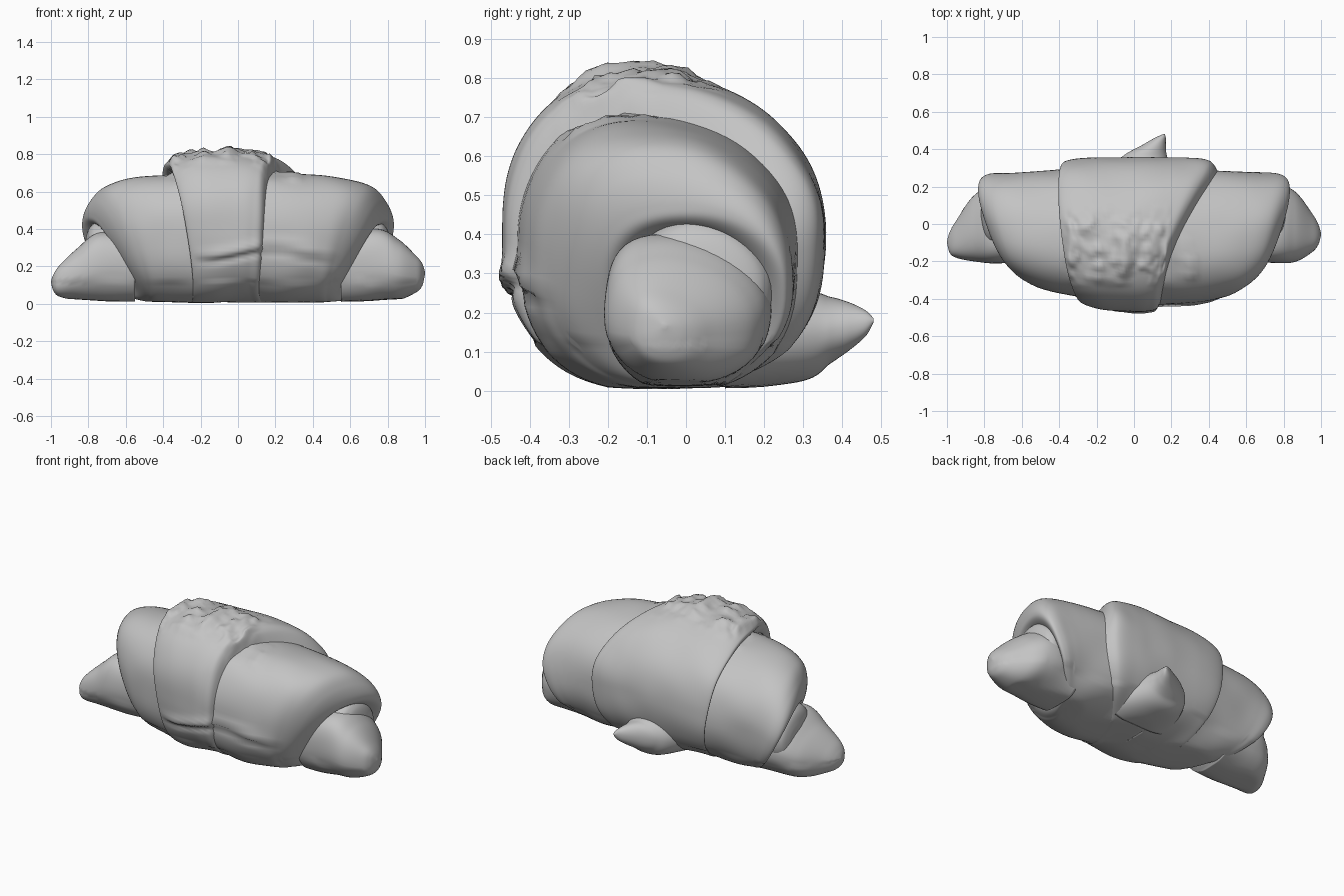
import bpy, bmesh, math
from mathutils import Vector, noise

cube = bpy.data.objects.get("Cube")
if cube:
    bpy.data.objects.remove(cube)

dough = bpy.data.materials.new("baked_dough_grey")
dough.use_nodes = True
dough.diffuse_color = (0.55, 0.55, 0.55, 1)
dough.node_tree.nodes["Principled BSDF"].inputs["Base Color"].default_value = (0.55, 0.55, 0.55, 1)


def spline(rows, t):
    """Smooth blend through a list of station tuples."""
    i = min(int(t), len(rows) - 2)
    f = t - i
    a, b, c, d = (rows[max(0, min(len(rows) - 1, i + k))] for k in (-1, 0, 1, 2))
    return [q + 0.5 * f * (r - p + f * (2 * p - 5 * q + 4 * r - s + f * (3 * (q - r) + s - p)))
            for p, q, r, s in zip(a, b, c, d)]


def bump(v, lo, hi, soft=0.05):
    """1 inside a range, fading to 0 outside it."""
    edge = min(v - lo, hi - v) / soft
    return max(0, min(1, edge))


def surface_detail(p, normal):
    """Soft dough unevenness, front folds, underside creases and crusty topping."""
    d = 0.007 * noise.noise(p * 5)
    if p.y < -0.2:
        span = bump(p.x, -0.25, 0.55, 0.15)
        fold = p.z - 0.25 - 0.025 * math.sin(p.x * 9)
        d += span * (0.016 * math.exp(-((fold - 0.035) / 0.03) ** 2)
                     - 0.016 * math.exp(-(fold / 0.018) ** 2))
    if p.z < 0.12:
        d += 0.006 * math.sin(p.x * 14 + p.y * 9)
    crust = bump(p.x, -0.38, 0.2, 0.03) * bump(p.y, -0.34, 0.1, 0.1) * (p.z > 0.6)
    crumbs = bump(p.x, 0.18, 0.35) * bump(p.y, -0.32, -0.08) * (p.z > 0.5)
    grain = noise.noise(p * 10) + 0.5 * noise.noise(p * 24)
    d += max(crust, crumbs) * 0.035 * max(0, grain + 0.3)
    return p + normal * d


def signed_power(v, e):
    return math.copysign(abs(v) ** e, v)


def loft(name, rows, segs=80, steps=10, along_y=False, power=2.2, forward=0.13, detail=True):
    """Rows: position, side low/high, z low/high, lean by height, lean by side, lean curve."""
    rows = [tuple(r) + (0,) * (8 - len(r)) for r in rows]
    bm = bmesh.new()
    rings = []
    count = (len(rows) - 1) * steps
    for s in range(count + 1):
        x, s0, s1, z0, z1, lean_z, lean_s, curve = spline(rows, s / steps)
        ring = []
        for k in range(segs):
            a = math.tau * k / segs
            # lower half is a little boxier than the upper half
            e = 2 / (power if math.sin(a) > 0 else power + 0.2)
            c = signed_power(math.cos(a), e)
            h = signed_power(math.sin(a), e)
            p = Vector((x + lean_z * h + lean_s * c + curve * c * c,
                        (s0 + s1) / 2 + c * (s1 - s0) / 2,
                        (z0 + z1) / 2 + h * (z1 - z0) / 2))
            if along_y:
                p.x, p.y = p.y, p.x
            if detail:
                # the roll leans forward at the top
                p.y -= forward * max(h, 0) ** 2 * (z1 - z0) / 2
                p = surface_detail(p, Vector((0, c, h)).normalized())
            # settle the underside onto the table
            floor = 0.008 + 0.02 * p.x * p.x + 0.008 * noise.noise(Vector((p.x * 4, p.y * 4, 0)))
            p.z = max(p.z, floor + 0.2 * (p.z - floor), 0)
            ring.append(bm.verts.new(p))
        rings.append(ring)
    for r, q in zip(rings, rings[1:]):
        for k in range(segs):
            j = (k + 1) % segs
            bm.faces.new((r[k], r[j], q[j], q[k]))
    bm.faces.new(rings[0])
    bm.faces.new(rings[-1])
    bmesh.ops.recalc_face_normals(bm, faces=bm.faces)
    mesh = bpy.data.meshes.new(name)
    bm.to_mesh(mesh)
    bm.free()
    mesh.materials.append(dough)
    obj = bpy.data.objects.new(name, mesh)
    bpy.context.collection.objects.link(obj)
    mesh.shade_smooth()


# Rolled side sleeves: outer skin, rounded lip, then a hollow turning inward
half = [
    (0.0, -0.43, 0.33, 0.0, 0.72),
    (0.3, -0.425, 0.30, 0.0, 0.695, 0.02),
    (0.5, -0.39, 0.28, 0.0, 0.675, 0.06, 0.04, 0.01),
    (0.60, -0.35, 0.275, 0.01, 0.63, 0.10, 0.07, 0.02),
    (0.65, -0.30, 0.27, 0.02, 0.56, 0.115, 0.08, 0.03),
    (0.675, -0.24, 0.25, 0.04, 0.48, 0.115, 0.08, 0.03),
    (0.67, -0.19, 0.21, 0.07, 0.43, 0.10, 0.06, 0.02),
    (0.61, -0.13, 0.15, 0.11, 0.38, 0.05, 0.04, 0.01),
]
for name, side in (("left_sleeve", 1), ("right_sleeve", -1)):
    shift = 0 if side > 0 else 0.04
    loft(name, [(side * x, y0 + shift * min(1, x * 3), y1, z0, z1, *(side * v for v in lean))
                for x, y0, y1, z0, z1, *lean in half])

# Wide middle wrap with a raised edge on both sides
loft("middle_wrap", [
    (-0.29, -0.37, 0.30, 0.02, 0.69, -0.06, -0.05),
    (-0.32, -0.42, 0.335, 0.0, 0.755, -0.06, -0.05),
    (-0.20, -0.46, 0.352, 0.0, 0.80, -0.05, -0.04),
    (0.0, -0.47, 0.357, 0.0, 0.81, -0.01, 0.02, 0.02),
    (0.12, -0.465, 0.355, 0.0, 0.795, 0.02, 0.10, 0.05),
    (0.18, -0.45, 0.34, 0.0, 0.76, 0.02, 0.14, 0.08),
    (0.22, -0.39, 0.28, 0.03, 0.66, 0.02, 0.15, 0.08),
], segs=140, steps=14)

# Pointed horns poking out of each sleeve
loft("left_horn", [
    (0.55, -0.20, 0.20, 0.0, 0.37),
    (0.75, -0.21, 0.215, 0.01, 0.40),
    (0.86, -0.20, 0.175, 0.015, 0.345),
    (0.95, -0.15, 0.06, 0.06, 0.26),
    (0.985, -0.11, 0.0, 0.10, 0.215),
    (1.0, -0.06, -0.05, 0.16, 0.17),
], segs=48, power=2, forward=0.35)
loft("right_horn", [
    (-0.55, -0.20, 0.20, 0.0, 0.37),
    (-0.74, -0.21, 0.21, 0.01, 0.385),
    (-0.86, -0.20, 0.15, 0.015, 0.295),
    (-0.95, -0.18, 0.02, 0.03, 0.21),
    (-0.985, -0.155, -0.04, 0.06, 0.16),
    (-1.0, -0.10, -0.09, 0.11, 0.12),
], segs=48, power=2, forward=0.35)

# Inner curls filling the upper back of each hollow
for name, side in (("left_inner_curl", 1), ("right_inner_curl", -1)):
    loft(name, [
        (side * 0.55, -0.14, 0.21, 0.10, 0.45),
        (side * 0.73, -0.13, 0.22, 0.10, 0.44),
        (side * 0.79, -0.09, 0.20, 0.13, 0.41),
        (side * 0.815, 0.0, 0.15, 0.18, 0.34),
        (side * 0.82, 0.06, 0.08, 0.25, 0.26),
    ], segs=40, power=2)

# Loose dough tip sticking out at the back
loft("tail_flap", [
    (0.10, -0.20, 0.30, 0.0, 0.20),
    (0.30, -0.12, 0.20, 0.025, 0.25),
    (0.37, -0.05, 0.175, 0.07, 0.24),
    (0.42, 0.04, 0.17, 0.105, 0.225),
    (0.46, 0.11, 0.17, 0.14, 0.205),
    (0.48, 0.155, 0.165, 0.175, 0.185),
], segs=40, along_y=True, power=2, detail=False)
